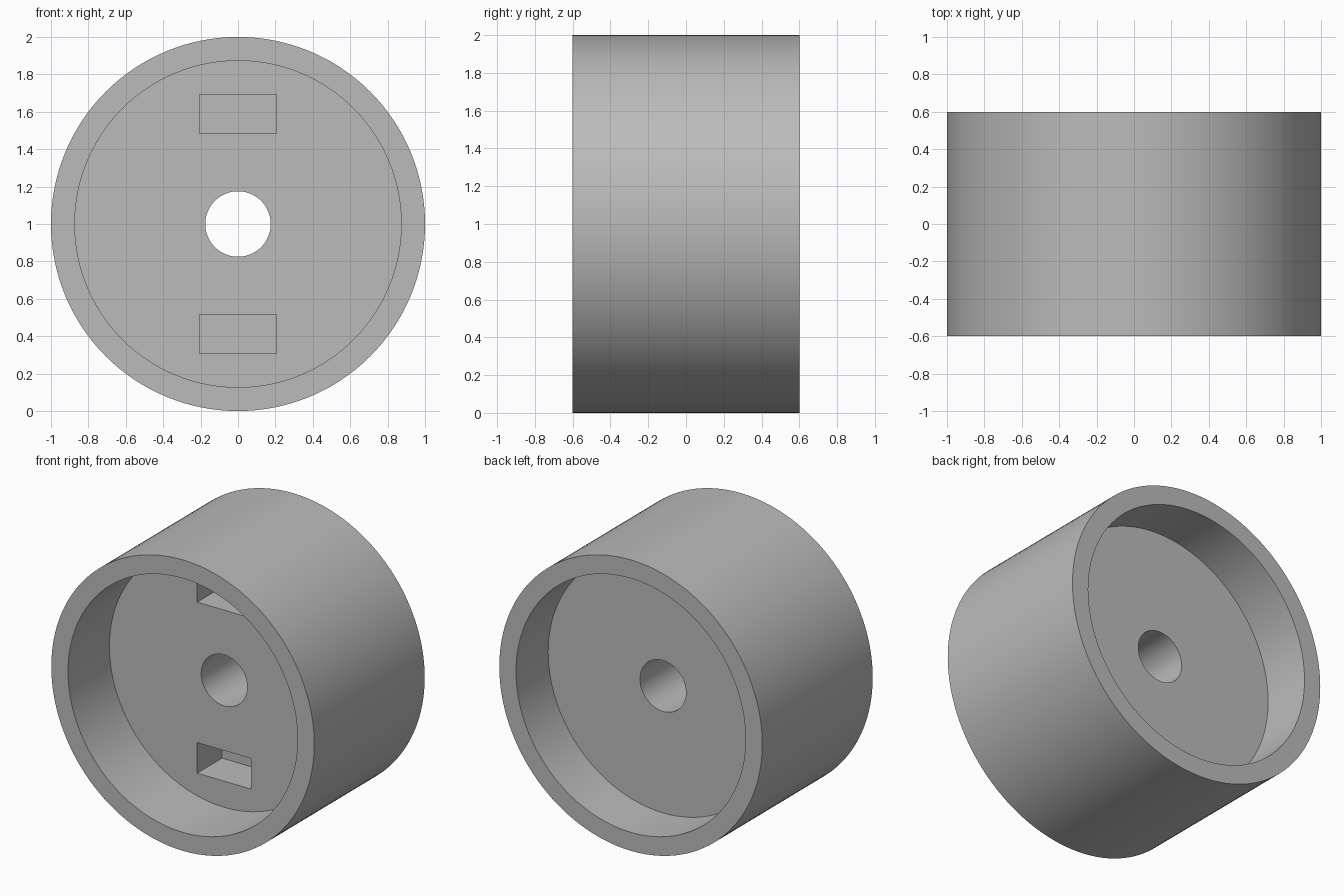
import bpy, bmesh
from math import radians
from mathutils import Vector, Matrix

if "Cube" in bpy.data.objects:
    bpy.data.objects.remove(bpy.data.objects["Cube"])

CENTRE = Vector((0, 0, 1))
SEGMENTS = 128
HALF_WIDTH = 0.6
RIM, INNER, BORE = 1.0, 0.873, 0.175
FRONT_FLOOR, BACK_FLOOR = -0.15, 0.25
SLOT_OFFSET, SLOT_DEPTH = 0.588, 0.27

# Plain grey material
grey = bpy.data.materials.new("grey")
grey.use_nodes = True
colour = (0.5, 0.5, 0.5, 1)
grey.diffuse_color = colour
grey.node_tree.nodes["Principled BSDF"].inputs["Base Color"].default_value = colour


def make_object(name, bm):
    bmesh.ops.recalc_face_normals(bm, faces=bm.faces)
    mesh = bpy.data.meshes.new(name)
    bm.to_mesh(mesh)
    bm.free()
    mesh.materials.append(grey)
    obj = bpy.data.objects.new(name, mesh)
    bpy.context.collection.objects.link(obj)
    return obj


# Wheel body: closed (radius, y) profile turned about the bore axis
profile = [(RIM, -HALF_WIDTH), (RIM, HALF_WIDTH),
           (INNER, HALF_WIDTH), (INNER, BACK_FLOOR),
           (BORE, BACK_FLOOR), (BORE, FRONT_FLOOR),
           (INNER, FRONT_FLOOR), (INNER, -HALF_WIDTH)]
bm = bmesh.new()
verts = [bm.verts.new(CENTRE + Vector((r, y, 0))) for r, y in profile]
edges = [bm.edges.new((v, verts[i - 1])) for i, v in enumerate(verts)]
bmesh.ops.spin(bm, geom=verts + edges, cent=CENTRE, axis=(0, 1, 0),
               angle=radians(360), steps=SEGMENTS)
bmesh.ops.remove_doubles(bm, verts=bm.verts, dist=0.0001)
wheel = make_object("wheel_body", bm)

# Blind rectangular slots above and below the bore
bm = bmesh.new()
for side in (-1, 1):
    place = Matrix.Translation(CENTRE + Vector((0, FRONT_FLOOR, side * SLOT_OFFSET)))
    size = Matrix.Diagonal((0.41, 2 * SLOT_DEPTH, 0.21, 1))
    bmesh.ops.create_cube(bm, size=1, matrix=place @ size)
cutter = make_object("slot_cutter", bm)

cut = wheel.modifiers.new("slots", "BOOLEAN")
cut.operation = "DIFFERENCE"
cut.solver = "EXACT"
cut.object = cutter

# Apply the cut and smooth the round walls
bpy.ops.object.select_all(action="DESELECT")
wheel.select_set(True)
bpy.context.view_layer.objects.active = wheel
bpy.ops.object.modifier_apply(modifier=cut.name)
bpy.data.objects.remove(cutter)
bpy.ops.object.shade_smooth_by_angle(angle=radians(30))
